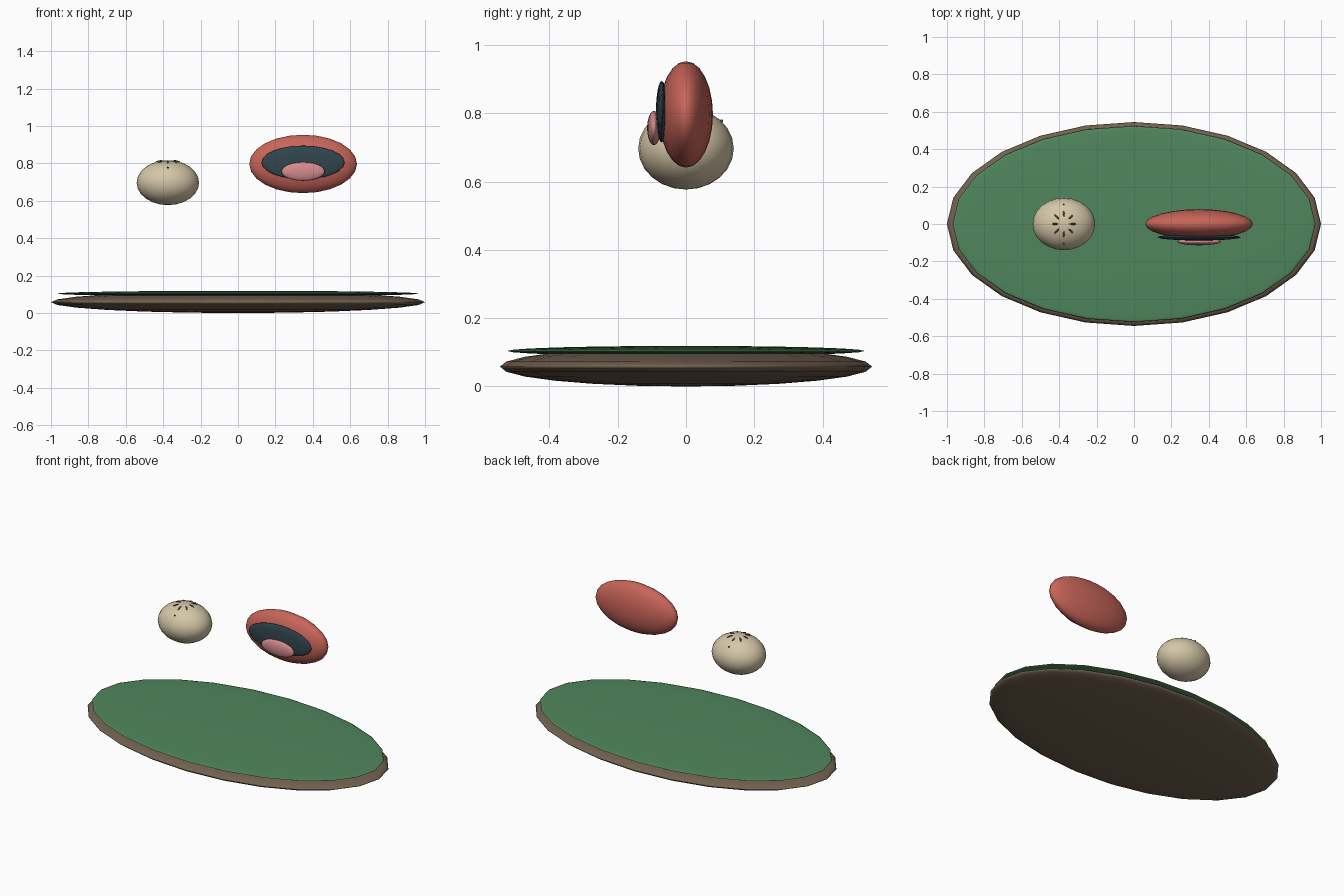
import bpy, math

if "Cube" in bpy.data.objects:
    bpy.data.objects.remove(bpy.data.objects["Cube"])

SEGMENTS, RINGS = 24, 12


def material(name, color):
    m = bpy.data.materials.new(name)
    m.diffuse_color = (*color, 1)
    m.use_nodes = True
    m.node_tree.nodes["Principled BSDF"].inputs["Base Color"].default_value = m.diffuse_color
    return m


brown = material("brown", (0.17, 0.12, 0.08))
green = material("green", (0.08, 0.24, 0.11))
cream = material("cream", (0.66, 0.57, 0.39))
dark_brown = material("dark_brown", (0.10, 0.07, 0.03))
red = material("red", (0.58, 0.13, 0.10))
teal = material("teal", (0.03, 0.06, 0.075))
pink = material("pink", (0.66, 0.26, 0.27))


def ellipsoid(name, center, radii, mat, rotation=(0, 0, 0), segments=SEGMENTS, rings=RINGS):
    bpy.ops.mesh.primitive_uv_sphere_add(segments=segments, ring_count=rings, radius=1,
                                         location=center, rotation=rotation)
    ob = bpy.context.object
    ob.name = name
    ob.scale = radii
    bpy.ops.object.shade_smooth()
    ob.data.materials.append(mat)
    return ob


# Oval tray with a green leaf-coloured inlay
ellipsoid("tray", (0, 0, 0.058), (1, 0.545, 0.058), brown)
ellipsoid("tray_inlay", (0, 0, 0.104), (0.97, 0.524, 0.015), green)

# Bun
bx, bz = -0.375, 0.697
rx, ry, rz = 0.167, 0.14, 0.12
ellipsoid("bun", (bx, 0, bz), (rx, ry, rz), cream)


def bun_height(x, y):
    return bz + rz * math.sqrt(max(0, 1 - (x / rx) ** 2 - (y / ry) ** 2))


# Radial pleat marks around the top of the bun
for i in range(8):
    a = i * math.pi / 4
    r = 0.048 + 0.008 * abs(math.sin(a))
    x, y = r * math.cos(a), r * math.sin(a)
    tilt = math.atan2(bun_height(x * 0.8, y * 0.8) - bun_height(x * 1.2, y * 1.2), 0.4 * r)
    ellipsoid("pleat", (bx + x, y, bun_height(x, y)), (0.018, 0.005, 0.004),
              dark_brown, (0, tilt, a), 10, 6)

# Small specks front and back
for side in (-1, 1):
    y = side * 0.104
    ellipsoid("speck", (bx, y, bun_height(0, y)), (0.005, 0.005, 0.005),
              dark_brown, segments=8, rings=6)

# Open mouth: lips, inner cavity and tongue
ellipsoid("lips", (0.348, 0, 0.797), (0.288, 0.079, 0.156), red)
ellipsoid("mouth_inside", (0.348, -0.071, 0.805), (0.222, 0.017, 0.09), teal)
ellipsoid("tongue", (0.348, -0.094, 0.757), (0.116, 0.02, 0.05), pink)
